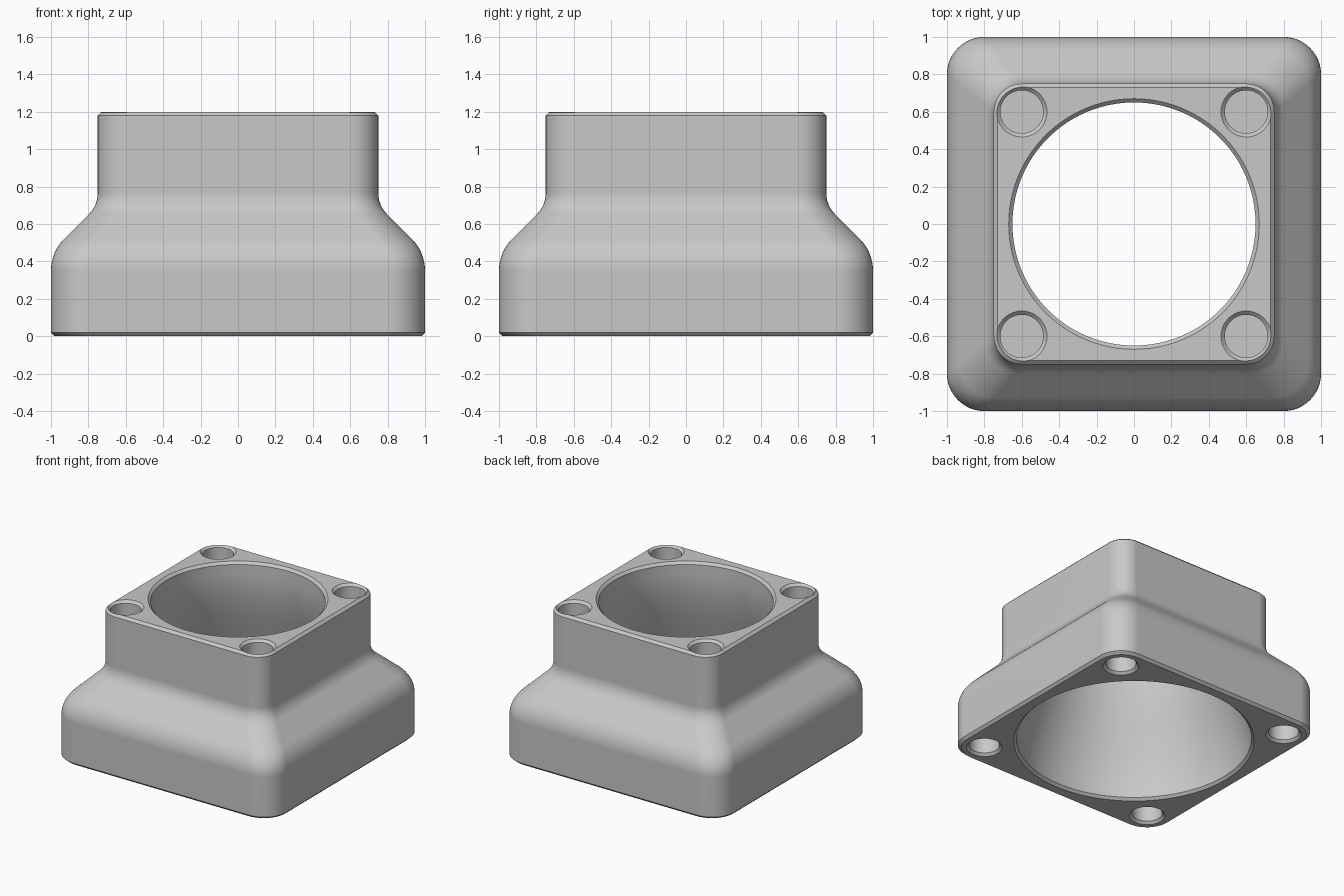
import bpy, bmesh
from math import cos, sin, pi, tan, radians
from mathutils import Vector

if "Cube" in bpy.data.objects:
    bpy.data.objects.remove(bpy.data.objects["Cube"])

grey = bpy.data.materials.new("plain grey")
grey.use_nodes = True
colour = (0.58, 0.58, 0.58, 1)
grey.diffuse_color = colour
grey.node_tree.nodes["Principled BSDF"].inputs["Base Color"].default_value = colour


def loft(name, rings):
    """Skin a stack of closed rings and cap both ends."""
    bm = bmesh.new()
    rows = [[bm.verts.new(p) for p in ring] for ring in rings]
    n = len(rows[0])
    for a, b in zip(rows, rows[1:]):
        for i in range(n):
            j = (i + 1) % n
            bm.faces.new((a[i], a[j], b[j], b[i]))
    bm.faces.new(rows[0][::-1])
    bm.faces.new(rows[-1])
    bmesh.ops.recalc_face_normals(bm, faces=bm.faces)
    mesh = bpy.data.meshes.new(name)
    bm.to_mesh(mesh)
    bm.free()
    mesh.materials.append(grey)
    obj = bpy.data.objects.new(name, mesh)
    bpy.context.collection.objects.link(obj)
    return obj


def rounded_square(half, radius, z, steps=12):
    c = half - radius
    ring = []
    for q in range(4):
        sx, sy = ((1, 1), (-1, 1), (-1, -1), (1, -1))[q]
        for k in range(steps + 1):
            a = (q + k / steps) * pi / 2
            ring.append((sx * c + radius * cos(a), sy * c + radius * sin(a), z))
    return ring


def circle(r, z, cx=0, cy=0, n=96):
    return [(cx + r * cos(2 * pi * i / n), cy + r * sin(2 * pi * i / n), z) for i in range(n)]


def fillet(before, corner, after, length, steps=8):
    """Circular arc rounding a profile corner, with the given tangent length."""
    p = Vector(corner)
    u = (Vector(before) - p).normalized()
    v = (Vector(after) - p).normalized()
    half = u.angle(v) / 2
    radius = length * tan(half)
    centre = p + (u + v).normalized() * (length / cos(half))
    start, end = p + u * length - centre, p + v * length - centre
    span = start.angle(end)
    return [tuple(centre + (start * sin(span * (1 - k / steps)) + end * sin(span * k / steps)) / sin(span))
            for k in range(steps + 1)]


def s_curve(r0, z0, r1, z1, steps=20):
    """Profile easing from one radius to another with upright ends."""
    return [(r0 + (r1 - r0) * t * t * (3 - 2 * t), z0 + (z1 - z0) * t)
            for t in (k / steps for k in range(steps + 1))]


# Outer shell: square base, sloped shoulder, smaller square neck
shoulder, neck = (1, 0.45), (0.75, 0.70)
profile = [(0.98, 0), (1, 0.02)]
profile += fillet((1, 0), shoulder, neck, 0.1)
profile += fillet(shoulder, neck, (0.75, 1.2), 0.065)
profile += [(0.75, 1.18), (0.73, 1.2)]
body = loft("duct_body", [rounded_square(h, 0.15 + 0.2 * (h - 0.75), z) for h, z in profile])

# Central bore: smooth flare from the neck to the base, chamfered rims
bore = [(0.925, -0.02)] + s_curve(0.885, 0.02, 0.65, 1.1) + [(0.65, 1.18), (0.69, 1.22)]
cutters = [loft("bore_cutter", [circle(r, z) for r, z in bore])]

# Blind corner holes in both flanges
for x in (-1, 1):
    for y in (-1, 1):
        for name, offset, face, s in (("top", 0.6, 1.2, -1), ("bottom", 0.8, 0, 1)):
            steps = [(0.155, -0.02), (0.115, 0.02), (0.115, 0.2)]
            cutters.append(loft(name + "_hole_cutter",
                                [circle(r, face + s * d, x * offset, y * offset, 40) for r, d in steps]))

for cutter in cutters:
    cut = body.modifiers.new(cutter.name, "BOOLEAN")
    cut.operation = "DIFFERENCE"
    cut.solver = "EXACT"
    cut.object = cutter

# Bake the cuts and discard the cutters
result = bpy.data.meshes.new_from_object(body.evaluated_get(bpy.context.evaluated_depsgraph_get()))
body.modifiers.clear()
body.data = result
for cutter in cutters:
    bpy.data.objects.remove(cutter)

# Smooth curves with crisp rims
bpy.ops.object.select_all(action="DESELECT")
body.select_set(True)
bpy.context.view_layer.objects.active = body
bpy.ops.object.shade_smooth_by_angle(angle=radians(30))
weighted = body.modifiers.new("weighted_normals", "WEIGHTED_NORMAL")
weighted.keep_sharp = True
